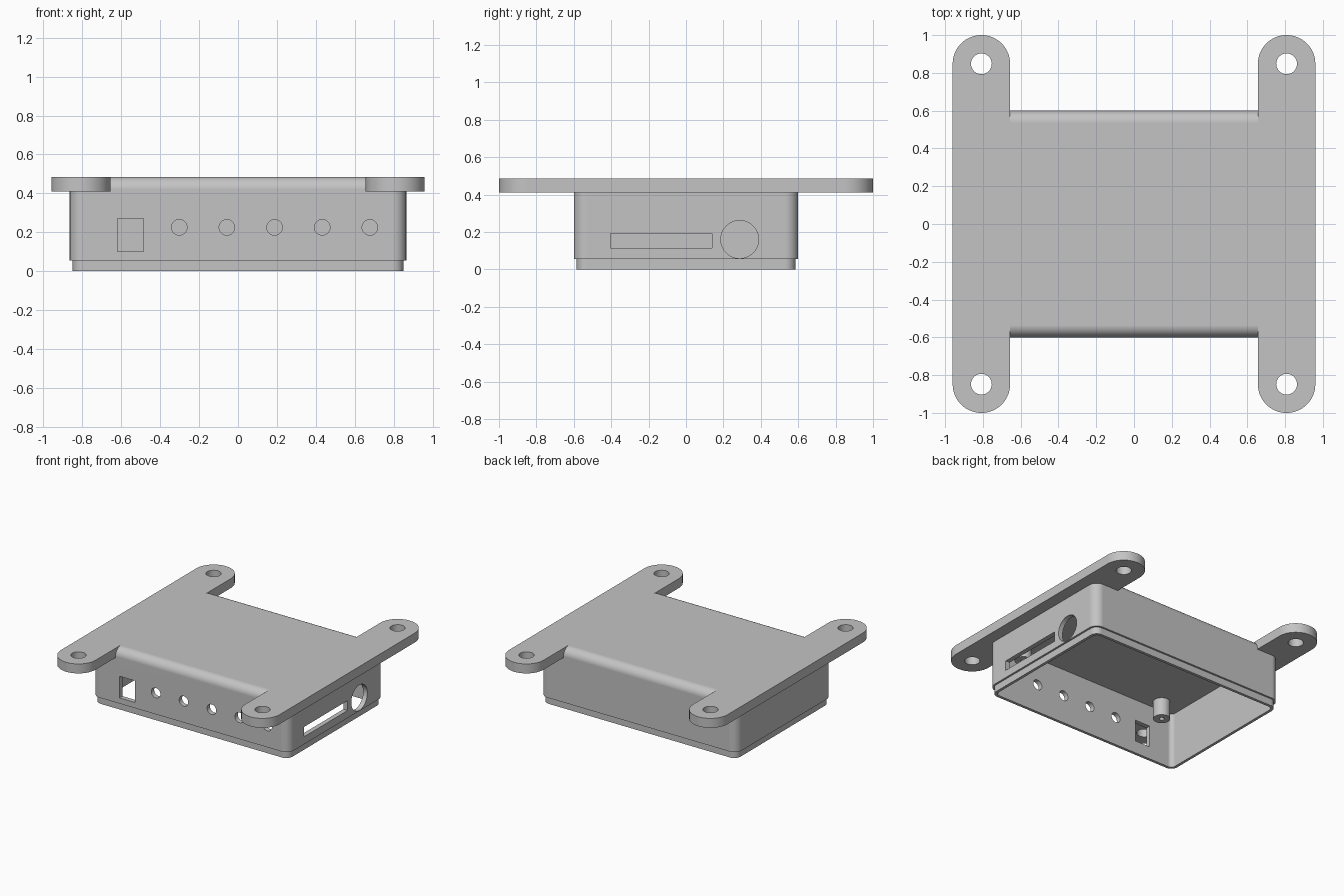
import bpy
import bmesh
from math import pi, radians
from mathutils import Matrix, Vector

if "Cube" in bpy.data.objects:
    bpy.data.objects.remove(bpy.data.objects["Cube"], do_unlink=True)

TOP = 0.485          # upper face of the case and mounting straps
CEILING = 0.44       # inside of the case roof
STRAP_X, STRAP_HALF = 0.808, 0.152

grey = bpy.data.materials.new("grey plastic")
grey.use_nodes = True
colour = (0.55, 0.55, 0.55, 1)
grey.diffuse_color = colour
grey.node_tree.nodes["Principled BSDF"].inputs["Base Color"].default_value = colour


def finish_mesh(bm, name):
    bmesh.ops.recalc_face_normals(bm, faces=bm.faces)
    mesh = bpy.data.meshes.new(name)
    bm.to_mesh(mesh)
    bm.free()
    mesh.materials.append(grey)
    obj = bpy.data.objects.new(name, mesh)
    bpy.context.scene.collection.objects.link(obj)
    return obj


def box(name, low, high, corner=0, top=0, segments=8):
    """Box with rounded upright edges and an optional fillet round the top."""
    low, high = Vector(low), Vector(high)
    bm = bmesh.new()
    bmesh.ops.create_cube(bm, size=1)
    bmesh.ops.scale(bm, vec=high - low, verts=bm.verts)
    bmesh.ops.translate(bm, vec=(low + high) / 2, verts=bm.verts)

    def bevel(edges, radius):
        bmesh.ops.bevel(bm, geom=edges, offset=radius, offset_type='OFFSET',
                        segments=segments, profile=0.5, affect='EDGES')

    if corner:
        bevel([e for e in bm.edges
               if abs(e.verts[0].co.z - e.verts[1].co.z) > 1e-4], corner)
    if top:
        bevel([e for e in bm.edges
               if all(v.co.z > high.z - 1e-4 for v in e.verts)], top)
    bmesh.ops.remove_doubles(bm, verts=bm.verts, dist=1e-5)
    return finish_mesh(bm, name)


def cylinder(name, centre, radius, length, axis='Z', sides=32):
    bm = bmesh.new()
    turn = {'X': Matrix.Rotation(pi / 2, 4, 'Y'),
            'Y': Matrix.Rotation(pi / 2, 4, 'X'),
            'Z': Matrix.Identity(4)}[axis]
    bmesh.ops.create_cone(bm, cap_ends=True, segments=sides, radius1=radius,
                          radius2=radius, depth=length,
                          matrix=Matrix.Translation(centre) @ turn)
    return finish_mesh(bm, name)


def combine(target, tool, operation):
    """Apply a boolean and discard the tool object."""
    mod = target.modifiers.new("boolean", 'BOOLEAN')
    mod.operation, mod.solver, mod.object = operation, 'EXACT', tool
    activate(target)
    bpy.ops.object.modifier_apply(modifier=mod.name)
    bpy.data.objects.remove(tool, do_unlink=True)


def activate(obj):
    bpy.ops.object.select_all(action='DESELECT')
    obj.select_set(True)
    bpy.context.view_layer.objects.active = obj


def smooth(obj):
    activate(obj)
    bpy.ops.object.shade_smooth_by_angle(angle=radians(30))
    mod = obj.modifiers.new("flat face normals", 'WEIGHTED_NORMAL')
    mod.keep_sharp = True


# Case shell with a stepped lower lip
case = box("case", (-0.865, -0.6, 0.055), (0.865, 0.6, TOP), 0.07, 0.065)
combine(case, box("lip", (-0.85, -0.585, 0), (0.85, 0.585, 0.2), 0.055), 'UNION')

# Two round-ended mounting straps
for side in (-1, 1):
    x = side * STRAP_X
    strap = box("strap", (x - STRAP_HALF, -1, 0.41), (x + STRAP_HALF, 1, TOP),
                STRAP_HALF - 0.0005, segments=16)
    combine(case, strap, 'UNION')

# Hollow interior, open underneath
combine(case, box("cavity", (-0.828, -0.563, -0.1), (0.828, 0.563, CEILING),
                  0.035), 'DIFFERENCE')

# Screw holes at the strap ends
for x in (-STRAP_X, STRAP_X):
    for y in (-0.848, 0.848):
        combine(case, cylinder("screw_hole", (x, y, 0.45), 0.055, 0.3), 'DIFFERENCE')

# Front wall: square port and a row of round ports
combine(case, box("square_port", (-0.62, -0.7, 0.1), (-0.485, -0.5, 0.272)),
        'DIFFERENCE')
for i in range(5):
    combine(case, cylinder("round_port", (-0.302 + 0.245 * i, -0.6, 0.225),
                           0.04, 0.2, 'Y'), 'DIFFERENCE')

# Left wall: long slot and large round port
combine(case, box("slot", (0.75, -0.405, 0.115), (0.95, 0.14, 0.193)), 'DIFFERENCE')
combine(case, cylinder("large_port", (0.865, 0.287, 0.16), 0.101, 0.2, 'X', 48),
        'DIFFERENCE')
smooth(case)

# Hanging standoffs with blind screw holes
for x in (-0.65, 0.65):
    for y in (-0.465, 0.465):
        post = cylinder("standoff", (x, y, 0.375), 0.062, 0.15)
        combine(post, cylinder("pilot_hole", (x, y, 0.31), 0.018, 0.12, sides=16),
                'DIFFERENCE')
        smooth(post)
